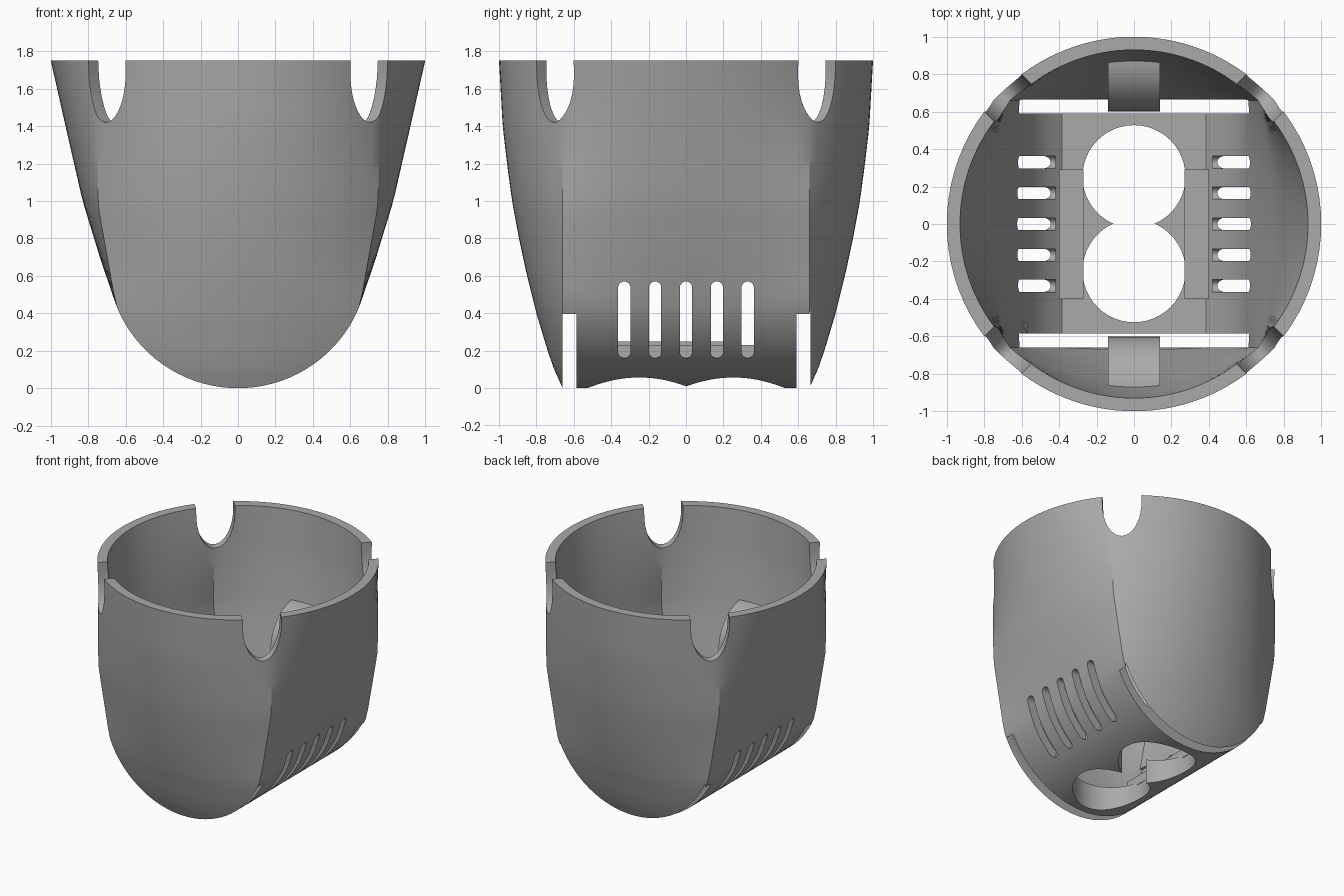
import bpy, bmesh
from math import sin, cos, pi, atan2, sqrt, radians
from mathutils import Vector, Matrix

if "Cube" in bpy.data.objects:
    bpy.data.objects.remove(bpy.data.objects["Cube"])

grey = bpy.data.materials.new("plain_grey")
grey.use_nodes = True
grey.diffuse_color = (0.4, 0.4, 0.4, 1)
grey.node_tree.nodes["Principled BSDF"].inputs["Base Color"].default_value = (0.4, 0.4, 0.4, 1)

TOP, SPLIT, WALL = 1.75, 0.66, 0.07
RADIUS = 0.7          # rounded underside, axis along y
FLOOR = 0.2


def make_object(name, bm):
    bmesh.ops.recalc_face_normals(bm, faces=bm.faces)
    mesh = bpy.data.meshes.new(name)
    bm.to_mesh(mesh)
    bm.free()
    mesh.materials.append(grey)
    obj = bpy.data.objects.new(name, mesh)
    bpy.context.collection.objects.link(obj)
    return obj


def loft(name, rings):
    bm = bmesh.new()
    loops = [[bm.verts.new(p) for p in ring] for ring in rings]
    n = len(loops[0])
    for low, high in zip(loops, loops[1:]):
        for i in range(n):
            j = (i + 1) % n
            bm.faces.new((low[i], low[j], high[j], high[i]))
    bm.faces.new(loops[0])
    bm.faces.new(loops[-1])
    return make_object(name, bm)


def prism(name, outline, u, v, w, start, end):
    """Extrude a 2D outline in axes u, v along axis w."""
    u, v, w = Vector(u), Vector(v), Vector(w)
    return loft(name, [[u * a + v * b + w * d for a, b in outline] for d in (start, end)])


def box(name, low, high):
    outline = [(low[0], low[1]), (high[0], low[1]), (high[0], high[1]), (low[0], high[1])]
    return prism(name, outline, (1, 0, 0), (0, 1, 0), (0, 0, 1), low[2], high[2])


def table(z, points):
    """Linear interpolation in a short profile."""
    for (z0, a), (z1, b) in zip(points, points[1:]):
        if z <= z1:
            return a + (b - a) * (z - z0) / (z1 - z0)
    return points[-1][1]


SIDE = [(0.45, 0.654), (0.7, 0.738), (1.0, 0.83), (1.35, 0.91), (TOP, 1.0)]
CORNER = [(0.45, 0.654), (0.96, 0.745), (1.1, 0.751), (TOP, 0.751)]
DEPTH = [(0, 0.66), (0.1, 0.705), (0.2, 0.74), (0.4, 0.80), (0.6, 0.85), (0.8, 0.893),
         (1.0, 0.93), (1.2, 0.957), (1.4, 0.98), (TOP, 1.0)]


def arc(chord, sag, count):
    angle = 2 * atan2(sag, chord)
    for i in range(count):
        t = -1 + 2 * i / count
        if angle < 0.001:
            yield chord * t, 0
        else:
            r = chord / sin(angle)
            yield r * sin(angle * t), r * (cos(angle * t) - cos(angle))


def ring(z, inset):
    """Two side arcs and two bulging end arcs at height z."""
    if z < 0.45:
        r = RADIUS - inset
        side = corner = sqrt(max(r * r - (RADIUS - z) ** 2, 0.0001))
    else:
        side = table(z, SIDE) - inset
        corner = table(z, CORNER) - inset
        if inset:
            corner -= 0.033 * max(0, min(1, (z - 1) / 0.75))
    end = max(table(z, DEPTH) - inset, SPLIT)
    half = [(corner + v, u) for u, v in arc(SPLIT, side - corner, 20)]
    half += [(-u, SPLIT + v) for u, v in arc(corner, end - SPLIT, 32)]
    return [(x, y, z) for x, y in half] + [(-x, -y, z) for x, y in half]


# Hollow shell
curve = [RADIUS * (1 - cos(radians(a))) for a in range(3, 69, 4)]
upper = [0.45 + 0.065 * i for i in range(21)]
shell = loft("shell", [ring(z, 0) for z in curve + upper[1:-1] + [TOP]])
hollow = [FLOOR] + [z for z in curve if z > FLOOR + 0.01] + upper[1:-1] + [TOP, TOP + 0.1]
cutters = [loft("cavity_cutter", [ring(z, WALL) for z in hollow])]

# Rim notches on the diagonals
notch = [(0.14 * cos(a), 1.70 - 0.28 * sin(a)) for a in [pi * i / 20 for i in range(21)]]
notch += [(-0.14, 1.9), (0.14, 1.9)]
for k in range(4):
    a = pi / 4 + k * pi / 2
    cutters.append(prism("notch_cutter", notch, (-sin(a), cos(a), 0), (0, 0, 1),
                         (cos(a), sin(a), 0), 0.6, 1.3))

# Vent slots on both sides
r = 0.033
for i in range(-2, 3):
    slot = []
    for k in range(18):
        a = 2 * pi * (k + 0.5) / 18
        slot.append((i * 0.165 + r * cos(a), (0.537 if sin(a) > 0 else 0.193) + r * sin(a)))
    for s in (-1, 1):
        cutters.append(prism("vent_cutter", slot, (0, 1, 0), (0, 0, 1), (s, 0, 0), 0.42, 1.2))

# Twin round floor openings
for y in (0.253, -0.25):
    circle = [(0.275 * cos(2 * pi * k / 48), y + 0.275 * sin(2 * pi * k / 48)) for k in range(48)]
    cutters.append(prism("opening_cutter", circle, (1, 0, 0), (0, 1, 0), (0, 0, 1), -0.1, 0.4))

# Cross slots separating the end shells from the rounded base
for low, high in ((-0.66, -0.585), (0.59, 0.665)):
    cutters.append(box("cross_slot_cutter", (-0.63, low, -0.1), (0.63, high, 0.6)))

bpy.context.view_layer.objects.active = shell
shell.select_set(True)
for cutter in cutters:
    cutter.hide_render = True
    mod = shell.modifiers.new("cut", "BOOLEAN")
    mod.operation = "DIFFERENCE"
    mod.solver = "EXACT"
    mod.object = cutter
    bpy.ops.object.modifier_apply(modifier=mod.name)
    bpy.data.objects.remove(cutter)

# Raised rails beside the openings
for name, s in (("left_rail", 1), ("right_rail", -1)):
    x0, x1 = sorted((s * 0.27, s * 0.4))
    box(name, (x0, -0.4, FLOOR - 0.02), (x1, 0.29, FLOOR + 0.05))

# Curved clips inside the front and back walls
clip = []
for radius, order in ((0.30, 1), (0.25, -1)):
    clip += [(0.90 - radius * sin(radians(a)), 0.78 + radius * cos(radians(a)))
             for a in range(0, 91, 10)][::order]
clips = [prism(name, clip, (0, s, 0), (0, 0, 1), (1, 0, 0), -0.14, 0.14)
         for name, s in (("back_clip", 1), ("front_clip", -1))]

for obj in [shell] + clips:
    bpy.ops.object.select_all(action="DESELECT")
    obj.select_set(True)
    bpy.context.view_layer.objects.active = obj
    bpy.ops.object.shade_smooth_by_angle(angle=radians(25))
